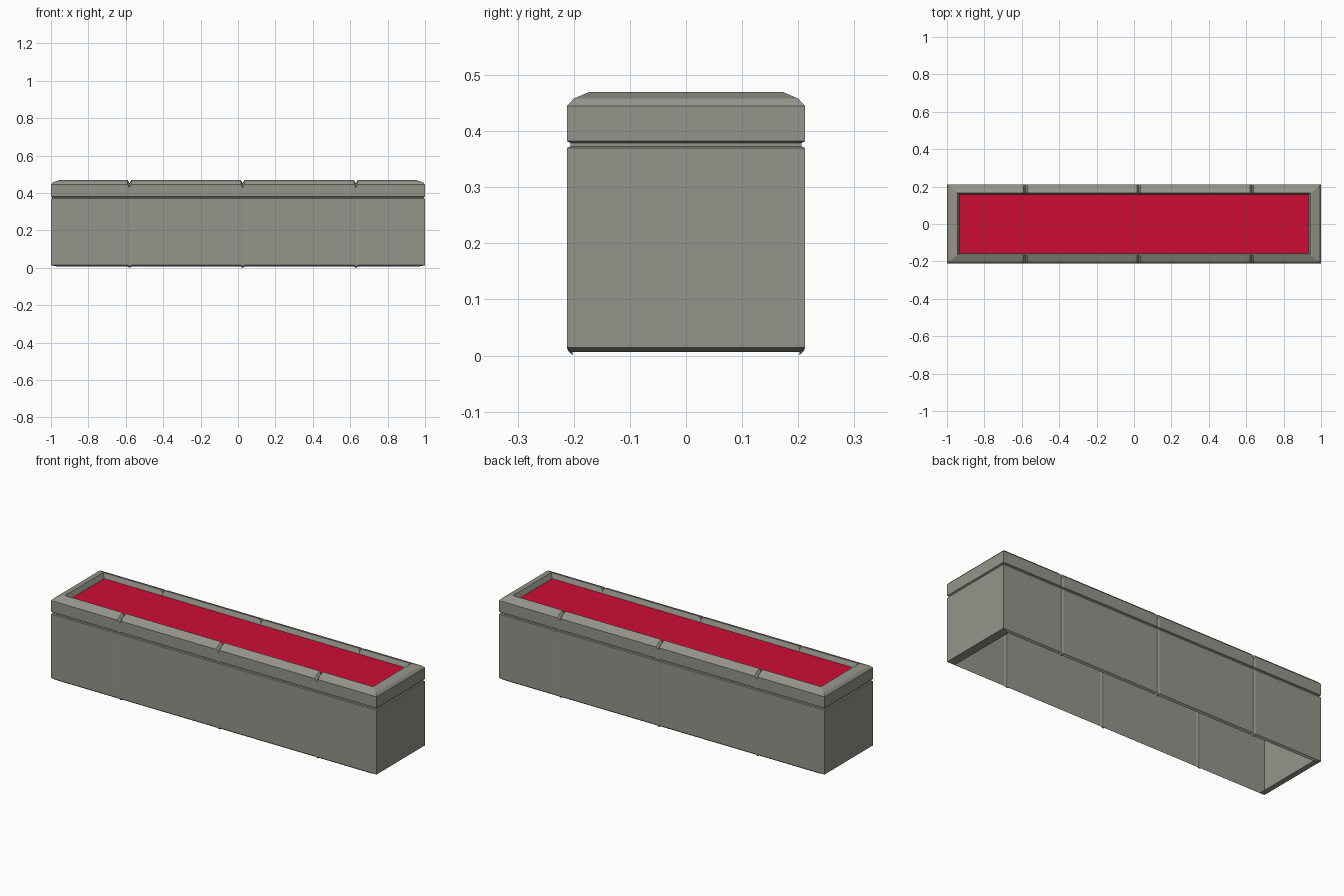
import bpy, bmesh

if "Cube" in bpy.data.objects:
    bpy.data.objects.remove(bpy.data.objects["Cube"])

HX, HY = 1.0, 0.212          # half length and half depth
SEAMS = (-0.58, 0.025, 0.63)  # joints between the stone segments
SW = 0.01                    # half width of a joint


def material(name, rgb):
    m = bpy.data.materials.new(name)
    m.diffuse_color = (*rgb, 1)
    m.use_nodes = True
    m.node_tree.nodes["Principled BSDF"].inputs["Base Color"].default_value = m.diffuse_color
    return m


stone = material("warm grey stone", (0.30, 0.295, 0.26))
red = material("crimson red", (0.61, 0.004, 0.034))


def make_object(name, bm, mat):
    me = bpy.data.meshes.new(name)
    bm.to_mesh(me)
    bm.free()
    me.materials.append(mat)
    ob = bpy.data.objects.new(name, me)
    bpy.context.collection.objects.link(ob)
    return ob


def sweep(name, profile, seam_profile):
    """Sweep a (x inset, y inset, z) profile around the rectangle, notched at seams."""
    xs = [(-HX, False)]
    for s in SEAMS:
        xs += [(s - SW, False), (s, True), (s + SW, False)]
    xs.append((HX, False))
    stations = [(x, -1, n) for x, n in xs] + [(x, 1, n) for x, n in reversed(xs)]
    bm = bmesh.new()
    rings = []
    for x, sy, notch in stations:
        ring = []
        for dx, dy, z in (seam_profile if notch else profile):
            px = x - dx * (1 if x > 0 else -1) if abs(x) == HX else x
            ring.append(bm.verts.new((px, sy * (HY - dy), z)))
        rings.append(ring)
    for i, a in enumerate(rings):
        b = rings[(i + 1) % len(rings)]
        for j in range(len(a) - 1):
            bm.faces.new((a[j], b[j], b[j + 1], a[j + 1]))
    return make_object(name, bm, stone)


# Open-bottomed wall shell with bevelled foot and recessed neck
sweep("planter_wall",
      [(.04, .01, .006), (0, 0, .014), (0, 0, .37), (.006, .006, .373), (.006, .006, .381)],
      [(.04, .01, .0), (0, .002, .008), (0, .002, .37), (.006, .006, .373), (.006, .006, .381)])

# Bevelled coping rim with notched joints
sweep("coping_rim",
      [(.006, .006, .379), (0, 0, .382), (0, 0, .445), (.012, .012, .458),
       (.048, .04, .47), (.055, .045, .47), (.07, .057, .44)],
      [(.006, .006, .379), (0, .002, .382), (0, .003, .43), (.012, .013, .443),
       (.048, .04, .452), (.055, .045, .452), (.07, .057, .44)])

# Red infill panel
bm = bmesh.new()
px, py, pz = HX - 0.068, HY - 0.055, 0.444
bm.faces.new([bm.verts.new((x * px, y * py, pz))
              for x, y in ((-1, -1), (1, -1), (1, 1), (-1, 1))])
make_object("red_infill", bm, red)
